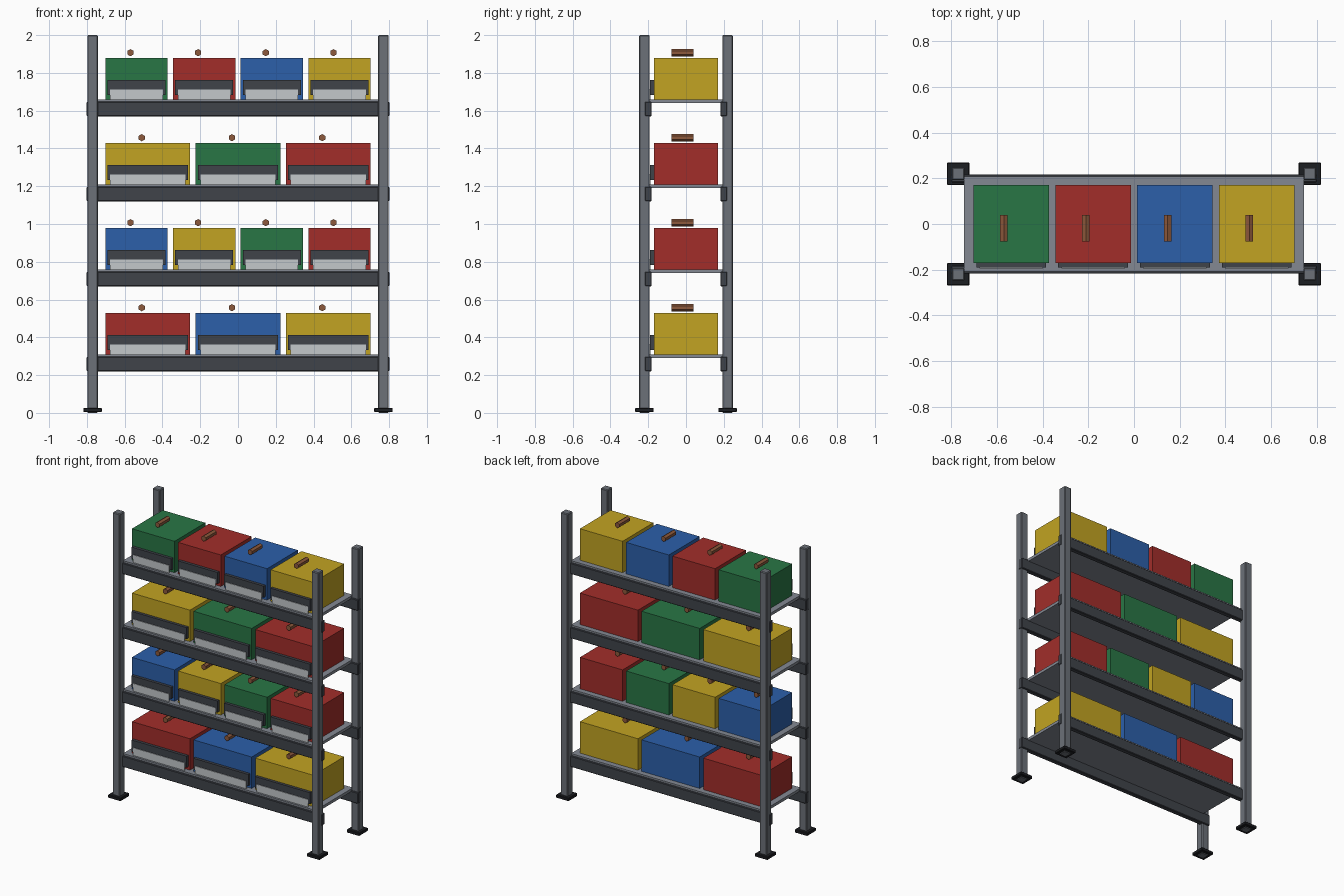
import bpy, bmesh, math
from mathutils import Matrix

if "Cube" in bpy.data.objects:
    bpy.data.objects.remove(bpy.data.objects["Cube"])


def material(name, rgb):
    m = bpy.data.materials.new(name)
    m.diffuse_color = (*rgb, 1)
    m.use_nodes = True
    m.node_tree.nodes["Principled BSDF"].inputs["Base Color"].default_value = m.diffuse_color
    return m


STEEL = material("steel", (0.15, 0.165, 0.19))
PLATE = material("plate_grey", (0.23, 0.25, 0.29))
DARK = material("dark_steel", (0.05, 0.056, 0.068))
BLACK = material("rubber", (0.012, 0.013, 0.016))
PAPER = material("label_paper", (0.55, 0.58, 0.60))
COPPER = material("handle_brown", (0.27, 0.10, 0.045))
COLOURS = {
    "R": material("red", (0.36, 0.027, 0.023)),
    "G": material("green", (0.022, 0.18, 0.06)),
    "B": material("blue", (0.025, 0.115, 0.40)),
    "Y": material("yellow", (0.54, 0.37, 0.016)),
}


def finish(name, bm, mat, bevel=0):
    me = bpy.data.meshes.new(name)
    bm.to_mesh(me)
    bm.free()
    me.materials.append(mat)
    ob = bpy.data.objects.new(name, me)
    bpy.context.collection.objects.link(ob)
    if bevel:
        mod = ob.modifiers.new("edge_bevel", "BEVEL")
        mod.width = bevel
        mod.segments = 1
    return ob


def box(name, x, y, z, mat, bevel=0):
    """Box from (min, max) ranges on each axis."""
    bm = bmesh.new()
    centre = Matrix.Translation([(r[0] + r[1]) / 2 for r in (x, y, z)])
    size = Matrix.Diagonal([r[1] - r[0] for r in (x, y, z)] + [1])
    bmesh.ops.create_cube(bm, size=1, matrix=centre @ size)
    return finish(name, bm, mat, bevel)


def span(c, w):
    return (c - w / 2, c + w / 2)


def handle(name, x, y, z):
    """Six-sided bar lying along y with a corner pointing up."""
    bm = bmesh.new()
    place = (Matrix.Translation((x, y, z)) @ Matrix.Rotation(math.pi / 2, 4, "X"))
    bmesh.ops.create_cone(bm, cap_ends=True, segments=6, radius1=0.019,
                          radius2=0.019, depth=0.117, matrix=place)
    return finish(name, bm, COPPER)


# Corner posts and feet
for sx in (-1, 1):
    for sy in (-1, 1):
        x, y = 0.77 * sx, 0.22 * sy
        box("post", span(x, 0.056), span(y, 0.056), (0, 2), STEEL, 0.005)
        box("foot", span(x, 0.098), span(y, 0.098), (0.004, 0.026), BLACK, 0.003)

# Shelves, from bottom to top, with the box colours from left to right
for i, row in enumerate(("RBY", "BYGR", "YGR", "GRBY")):
    top = 0.31 + 0.45 * i
    box("shelf_plate", (-0.745, 0.745), (-0.208, 0.208), (top - 0.02, top), PLATE)
    for sy in (-1, 1):
        box("shelf_beam", (-0.801, 0.801), span(0.2 * sy, 0.035),
            (top - 0.09, top - 0.012), DARK, 0.004)

    # Storage boxes, each with a front holder, a label and a handle
    gap = 0.028
    width = (1.405 - gap * (len(row) - 1)) / len(row)
    for k, c in enumerate(row):
        x = -0.7025 + width / 2 + k * (width + gap)
        box("storage_box", span(x, width), (-0.17, 0.17), (top, top + 0.22), COLOURS[c])
        box("label_holder", span(x, width - 0.024), (-0.19, -0.168),
            (top + 0.022, top + 0.102), DARK)
        box("label", span(x, width - 0.052), (-0.194, -0.187),
            (top, top + 0.053), PAPER)
        handle("box_handle", x - 0.032, -0.019, top + 0.247)
